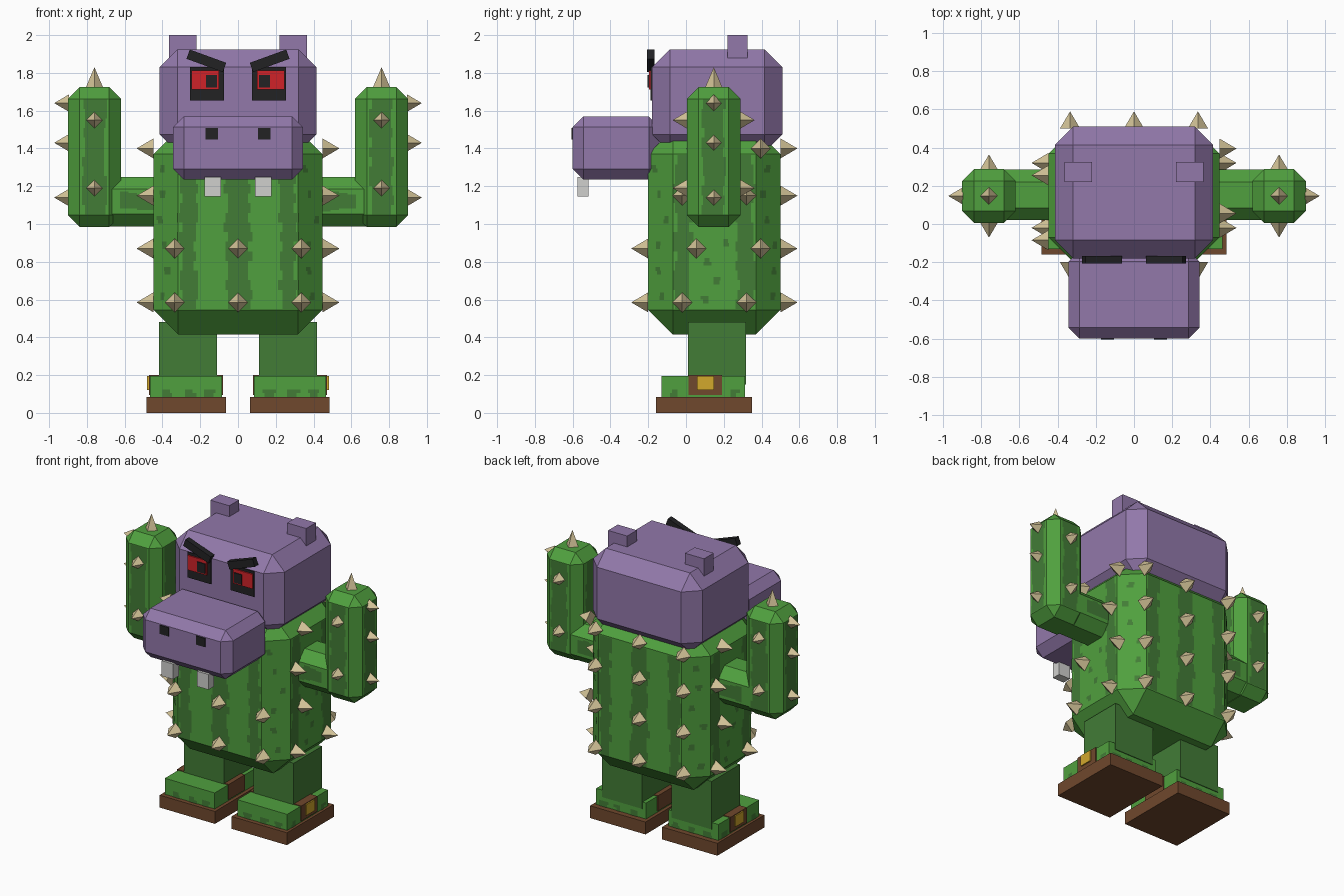
import bpy, bmesh, math, random
from mathutils import Vector, Matrix

random.seed(4)
old = bpy.data.objects.get("Cube")
if old:
    bpy.data.objects.remove(old)


def material(name, r, g, b):
    col = [(c / 255 / 12.92) if c < 11 else ((c / 255 + 0.055) / 1.055) ** 2.4 for c in (r, g, b)] + [1]
    m = bpy.data.materials.new(name)
    m.use_nodes = True
    m.diffuse_color = col
    m.node_tree.nodes["Principled BSDF"].inputs["Base Color"].default_value = col
    return m


LIGHT = material("light green", 80, 160, 62)
DARK = material("dark green", 66, 124, 54)
PURPLE = material("purple", 146, 120, 170)
BLACK = material("black", 34, 34, 36)
RED = material("red", 208, 34, 40)
GREY = material("tooth grey", 208, 208, 206)
TAN = material("spike tan", 212, 196, 152)
BROWN = material("brown", 112, 72, 45)
GOLD = material("gold", 210, 168, 44)
Z = Vector((0, 0, 1))


def finish(name, bm, mat):
    bmesh.ops.recalc_face_normals(bm, faces=bm.faces)
    me = bpy.data.meshes.new(name)
    bm.to_mesh(me)
    bm.free()
    me.materials.append(mat)
    ob = bpy.data.objects.new(name, me)
    bpy.context.scene.collection.objects.link(ob)
    return ob


def box(name, mat, x, y, z, chamfer=0, tilt=0):
    """Box from (min, max) ranges, with optional chamfered edges and tilt about y."""
    bm = bmesh.new()
    bmesh.ops.create_cube(bm, size=1)
    size = Vector([r[1] - r[0] for r in (x, y, z)])
    bmesh.ops.scale(bm, vec=size, verts=bm.verts)
    if chamfer:
        bmesh.ops.bevel(bm, geom=bm.edges[:], offset=chamfer, segments=1, profile=0.5, affect='EDGES')
    ob = finish(name, bm, mat)
    ob.location = [(r[0] + r[1]) / 2 for r in (x, y, z)]
    ob.rotation_euler.y = tilt
    return ob


def mirrored(name, mat, x, y, z, chamfer=0, tilt=0):
    box("left_" + name, mat, x, y, z, chamfer, tilt)
    box("right_" + name, mat, (-x[1], -x[0]), y, z, chamfer, -tilt)


def spike(bm, base, direction, radius=0.053, height=0.09):
    d = Vector(direction)
    rot = d.to_track_quat('Z', 'Y').to_matrix().to_4x4()
    mat = Matrix.Translation(Vector(base) + d * height / 2) @ rot
    bmesh.ops.create_cone(bm, cap_ends=True, segments=4, radius1=radius, radius2=0, depth=height, matrix=mat)


def stripe(bm, mid, normal, along, lo, hi, half, wave=0.012, step=0.05):
    """Flat painted band with stepped edges lying just above a face."""
    n, v = Vector(normal).normalized(), Vector(along)
    u = v.cross(n)
    count = max(1, round((hi - lo) / step))
    for i in range(count):
        a, b = (lo + (hi - lo) * k / count for k in (i, i + 1))
        left = half + random.choice((-wave, 0, wave))
        right = half + random.choice((-wave, 0, wave))
        pts = [(-left, a), (right, a), (right, b), (-left, b)]
        bm.faces.new([bm.verts.new(Vector(mid) + n * 0.003 + u * s + v * t) for s, t in pts])


def spots(bm, mid, normal, lo, hi, spread, number):
    u = Z.cross(Vector(normal).normalized())
    for i in range(number):
        t = lo + (hi - lo) * (i + 0.5) / number
        p = Vector(mid) + u * random.uniform(-spread, spread)
        stripe(bm, p, normal, Z, t - 0.02, t + 0.02, 0.018, 0.006, 0.02)


# Body, head and muzzle
box("body", LIGHT, (-0.447, 0.447), (-0.2, 0.5), (0.415, 1.5), 0.13)
box("head", PURPLE, (-0.415, 0.415), (-0.18, 0.51), (1.38, 1.925), 0.095)
box("muzzle", PURPLE, (-0.343, 0.343), (-0.6, -0.14), (1.235, 1.57), 0.057)

# Face details
mirrored("ear", PURPLE, (0.22, 0.365), (0.22, 0.325), (1.88, 2.0))
mirrored("eye_socket", BLACK, (0.075, 0.253), (-0.188, -0.179), (1.655, 1.83))
mirrored("eye", RED, (0.1, 0.247), (-0.197, -0.188), (1.712, 1.812))
mirrored("pupil", BLACK, (0.11, 0.17), (-0.203, -0.197), (1.722, 1.79))
mirrored("brow", BLACK, (0.065, 0.27), (-0.207, -0.168), (1.838, 1.89), 0, math.radians(-20))
mirrored("nostril", BLACK, (0.105, 0.172), (-0.605, -0.599), (1.447, 1.508))
mirrored("tooth", GREY, (0.09, 0.178), (-0.575, -0.515), (1.145, 1.25))

# Arms
mirrored("upper_arm", LIGHT, (0.36, 0.75), (0.02, 0.285), (0.987, 1.25), 0.065)
mirrored("forearm", LIGHT, (0.62, 0.9), (0.005, 0.288), (0.985, 1.725), 0.062)

# Legs and boots
mirrored("leg", DARK, (0.112, 0.417), (0.01, 0.317), (0.15, 0.48))
mirrored("boot", LIGHT, (0.086, 0.465), (-0.13, 0.312), (0.08, 0.195))
mirrored("sole", BROWN, (0.063, 0.484), (-0.16, 0.35), (0, 0.085))
mirrored("boot_strap", BROWN, (0.08, 0.472), (0.013, 0.19), (0.095, 0.2))
mirrored("buckle", GOLD, (0.46, 0.481), (0.057, 0.147), (0.12, 0.195))

# Spikes on the body, with staggered rows on the flanks
bm = bmesh.new()
for row, z in enumerate((0.585, 0.87, 1.15, 1.4)):
    for x in (-0.335, 0, 0.335):
        spike(bm, (x, 0.5, z), (0, 1, 0))
        if row < 2:
            spike(bm, (x, -0.2, z), (0, -1, 0))
    for y in (-0.02, 0.32):
        odd = row % 2
        spike(bm, (0.447, y + 0.075 * odd, z), (1, 0, 0))
        spike(bm, (-0.447, y - 0.065 * odd, z), (-1, 0, 0))
finish("body_spikes", bm, TAN)

# Spikes on the forearms
bm = bmesh.new()
for side in (-1, 1):
    for z in (1.14, 1.43, 1.64):
        spike(bm, (side * 0.895, 0.147, z), (side, 0, 0), 0.046, 0.078)
    for z in (1.19, 1.55):
        spike(bm, (side * 0.76, 0.007, z), (0, -1, 0), 0.046, 0.078)
        spike(bm, (side * 0.76, 0.286, z), (0, 1, 0), 0.046, 0.078)
    spike(bm, (side * 0.76, 0.147, 1.722), (0, 0, 1), 0.046, 0.108)
finish("arm_spikes", bm, TAN)

# Painted dark bands and spots on the body
bm = bmesh.new()
for y, ny in ((-0.2, -1), (0.5, 1)):
    stripe(bm, (0, y, 0), (0, ny, 0), Z, 0.55, 1.365, 0.065)
    for side in (-1, 1):
        stripe(bm, (side * 0.265, y, 0), (0, ny, 0), Z, 0.55, 1.365, 0.042)
        spots(bm, (side * 0.382, y - ny * 0.065, 0), (side, ny, 0), 0.55, 1.36, 0.05, 6)
for side in (-1, 1):
    for y in (-0.015, 0.315):
        stripe(bm, (side * 0.447, y, 0), (side, 0, 0), Z, 0.55, 1.365, 0.042)
    spots(bm, (side * 0.447, 0.15, 0), (side, 0, 0), 0.55, 0.95, 0.07, 4)
finish("body_markings", bm, DARK)

# Painted bands on the arms and spots on the boots
bm = bmesh.new()
for side in (-1, 1):
    X = Vector((1, 0, 0))
    for y, ny in ((0.005, -1), (0.288, 1)):
        stripe(bm, (side * 0.76, y, 0), (0, ny, 0), Z, 1.05, 1.66, 0.058, 0.008)
    for y, ny in ((0.02, -1), (0.285, 1)):
        stripe(bm, (side * 0.535, y, 1.12), (0, ny, 0), X, -0.09, 0.09, 0.045, 0.008)
    stripe(bm, (side * 0.9, 0.147, 0), (side, 0, 0), Z, 1.05, 1.66, 0.058, 0.008)
    stripe(bm, (side * 0.62, 0.147, 0), (-side, 0, 0), Z, 1.27, 1.66, 0.058, 0.008)
    for dx in (-0.11, 0.02, 0.13):
        for y, ny in ((-0.13, -1), (0.312, 1)):
            stripe(bm, (side * 0.275 + dx, y, 0), (0, ny, 0), Z, 0.085, 0.125, 0.025, 0.01, 0.02)
    for y in (-0.06, 0.25):
        stripe(bm, (side * 0.465, y, 0), (side, 0, 0), Z, 0.085, 0.125, 0.025, 0.01, 0.02)
finish("limb_markings", bm, DARK)
